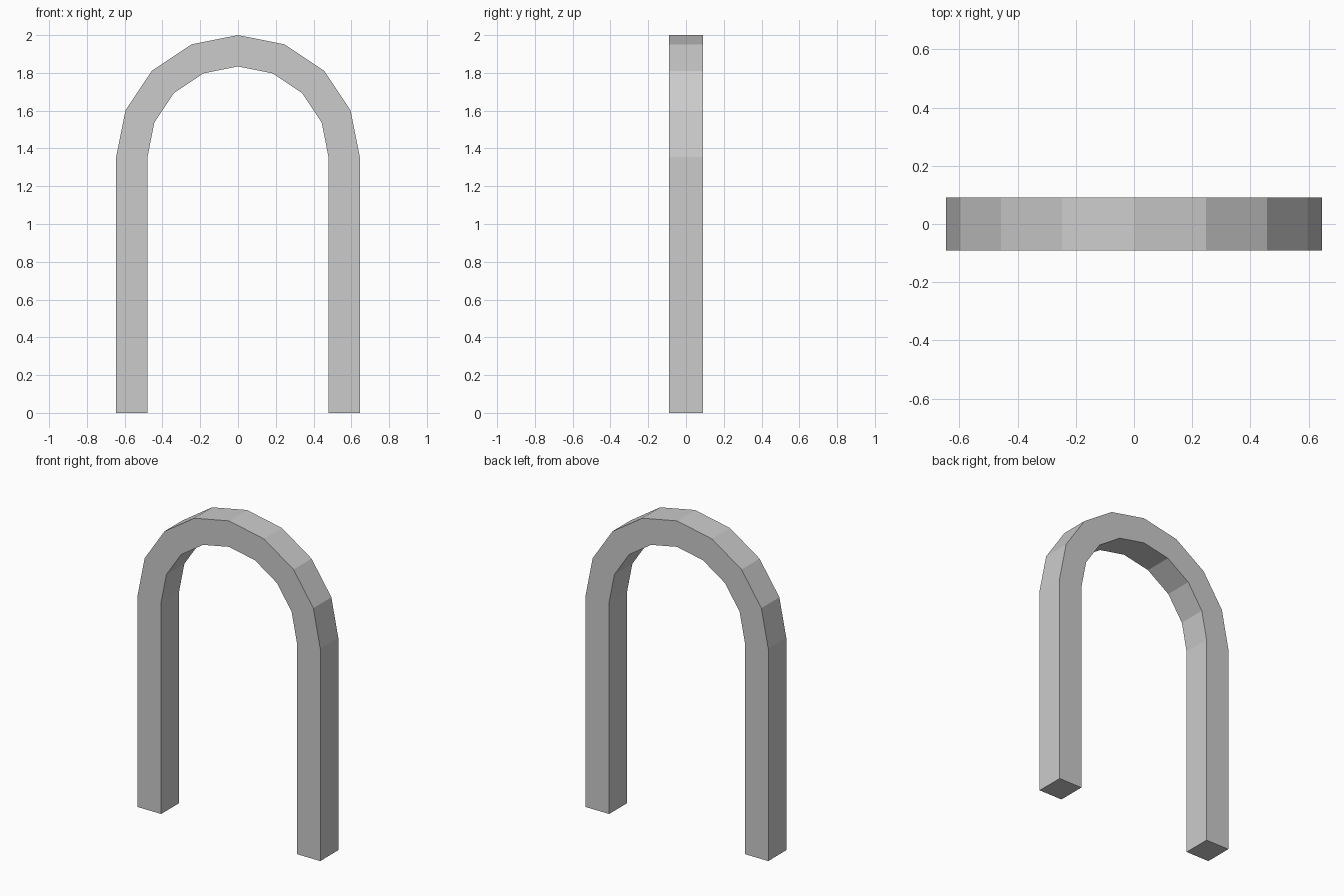
import bpy, bmesh
from math import cos, sin, pi

if "Cube" in bpy.data.objects:
    bpy.data.objects.remove(bpy.data.objects["Cube"])

OUTER, INNER = 0.645, 0.479   # arch radii
SPRING = 1.355                # height where the legs meet the arch
HALF_DEPTH = 0.091
SEGMENTS = 8


def arch_path(radius):
    """Leg foot, half-round arch, other leg foot, as (x, z) points."""
    arc = [(radius * cos(pi * i / SEGMENTS), SPRING + radius * sin(pi * i / SEGMENTS))
           for i in range(SEGMENTS + 1)]
    return [(radius, 0)] + arc + [(-radius, 0)]


# Square cross-section at each station along the arch, bridged into a solid bar
bm = bmesh.new()
rings = []
for (xo, zo), (xi, zi) in zip(arch_path(OUTER), arch_path(INNER)):
    rings.append([bm.verts.new(p) for p in (
        (xo, -HALF_DEPTH, zo), (xo, HALF_DEPTH, zo),
        (xi, HALF_DEPTH, zi), (xi, -HALF_DEPTH, zi))])
for a, b in zip(rings, rings[1:]):
    for i in range(4):
        j = (i + 1) % 4
        bm.faces.new((a[i], a[j], b[j], b[i]))

# Feet
bm.faces.new(rings[0])
bm.faces.new(rings[-1])
bmesh.ops.recalc_face_normals(bm, faces=bm.faces)

mesh = bpy.data.meshes.new("arch_frame")
bm.to_mesh(mesh)
bm.free()
bpy.context.collection.objects.link(bpy.data.objects.new("arch_frame", mesh))
